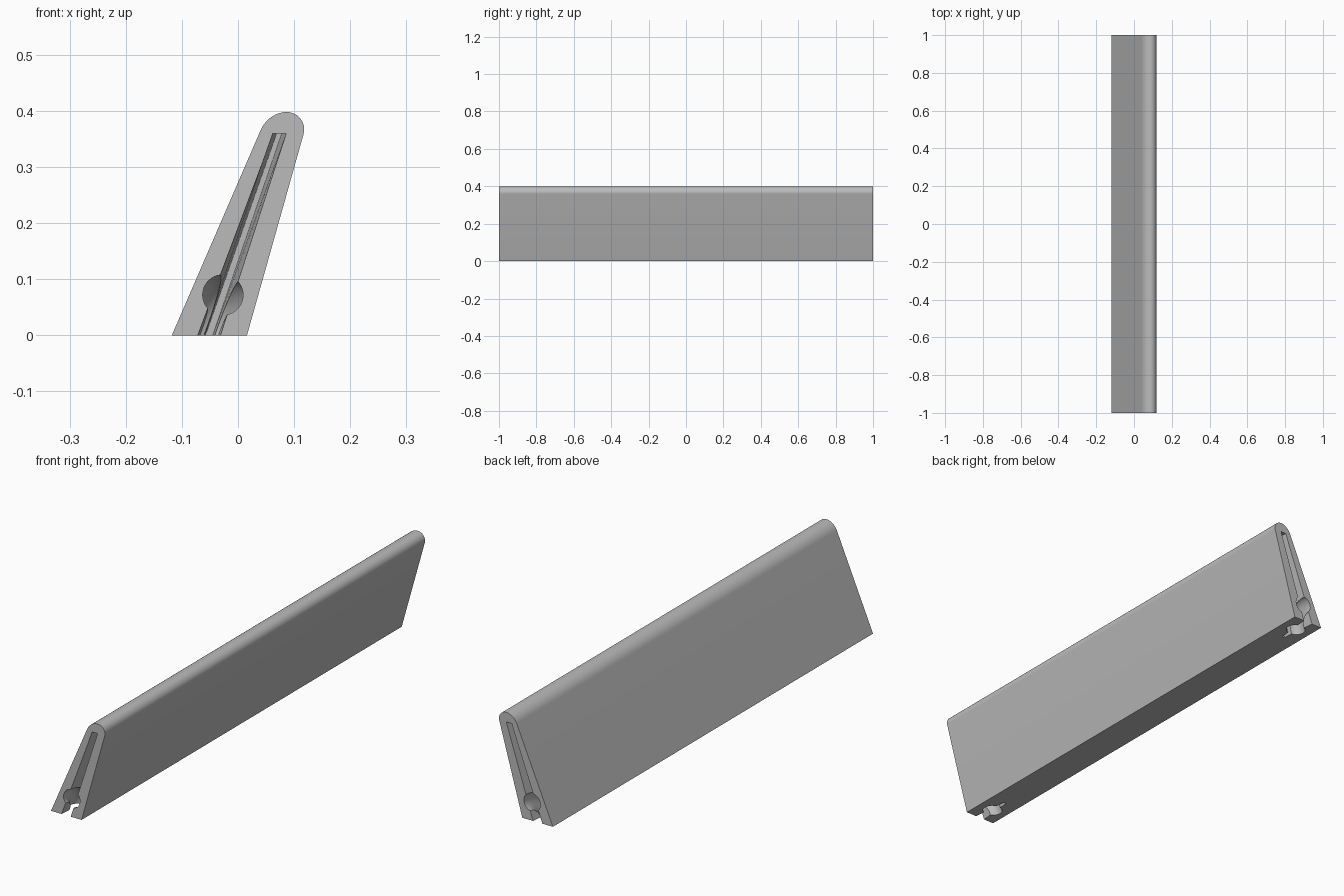
import bpy, bmesh, math
from mathutils import Vector

if "Cube" in bpy.data.objects:
    bpy.data.objects.remove(bpy.data.objects["Cube"])


def make_object(name, rings):
    """Closed solid lofted through rings of equal point count."""
    bm = bmesh.new()
    loops = [[bm.verts.new(p) for p in ring] for ring in rings]
    n = len(loops[0])
    for a, b in zip(loops, loops[1:]):
        for i in range(n):
            j = (i + 1) % n
            bm.faces.new((a[i], a[j], b[j], b[i]))
    bm.faces.new(loops[0])
    bm.faces.new(loops[-1])
    bmesh.ops.recalc_face_normals(bm, faces=bm.faces)
    mesh = bpy.data.meshes.new(name)
    bm.to_mesh(mesh)
    bm.free()
    obj = bpy.data.objects.new(name, mesh)
    bpy.context.collection.objects.link(obj)
    return obj


# Leaning wedge profile with a rounded top
profile = [(-0.118, 0), (0.016, 0)]
for i in range(13):
    a = math.radians(-15.6 + 105.6 * i / 12)
    profile.append((0.087 + 0.031 * math.cos(a), 0.367 + 0.031 * math.sin(a)))
p0, p1, p2, p3 = (Vector(p) for p in
                  ((0.087, 0.398), (0.066, 0.398), (0.048, 0.384), (0.040, 0.365)))
for i in range(1, 13):
    t = i / 12
    s = 1 - t
    profile.append(tuple(s**3 * p0 + 3*s*s*t * p1 + 3*s*t*t * p2 + t**3 * p3))

body = make_object("holder_body", [[(x, y, z) for x, z in profile] for y in (-1, 1)])

# Grey material
grey = bpy.data.materials.new("grey")
grey.diffuse_color = (0.5, 0.5, 0.5, 1)
grey.use_nodes = True
grey.node_tree.nodes["Principled BSDF"].inputs["Base Color"].default_value = grey.diffuse_color
body.data.materials.append(grey)


def slot_ring(depth, side):
    """Slot section, narrowing with depth and running out below the base."""
    t = depth / 0.15
    xs = [(-0.072 + 0.014 * t, 0.062 + 0.007 * t),
          (-0.032 - 0.013 * t, 0.086 - 0.008 * t)]
    low = [b + (top - b) * (-0.05 / 0.36) for b, top in xs]
    y = side * (1 - depth)
    return [(low[0], y, -0.05), (low[1], y, -0.05),
            (xs[1][1], y, 0.36), (xs[0][1], y, 0.36)]


def elbow_rings(side, radius=0.036, bend=0.0762, count=40):
    """Round channel entering the end face and turning down through the base."""
    lean = Vector((0.328, 0, 0.945))
    inward = Vector((0, -side, 0))
    across = inward.cross(lean)
    pivot = Vector((-0.052, side, 0))
    stations = [(pivot + bend * lean - 0.03 * inward, lean)]
    for i in range(17):
        a = math.pi / 2 * i / 16
        out = math.cos(a) * lean + math.sin(a) * inward
        stations.append((pivot + bend * out, out))
    stations.append((pivot + bend * inward - 0.05 * lean, inward))
    return [[c + radius * (math.cos(2 * math.pi * k / count) * out
                           + math.sin(2 * math.pi * k / count) * across)
             for k in range(count)] for c, out in stations]


# Cut the tapered slot and the curved channel into both ends
for side in (-1, 1):
    cutters = [make_object("slot_cutter", [slot_ring(-0.02, side), slot_ring(0.15, side)]),
               make_object("channel_cutter", elbow_rings(side))]
    for cutter in cutters:
        cutter.hide_render = True
        mod = body.modifiers.new("cut", 'BOOLEAN')
        mod.operation = 'DIFFERENCE'
        mod.solver = 'EXACT'
        mod.object = cutter
        bpy.context.view_layer.objects.active = body
        bpy.ops.object.modifier_apply(modifier=mod.name)
        bpy.data.objects.remove(cutter)

# Smooth the rounded top and channels, keep other edges sharp
bpy.ops.object.select_all(action='DESELECT')
body.select_set(True)
bpy.context.view_layer.objects.active = body
bpy.ops.object.shade_smooth_by_angle(angle=math.radians(30))
